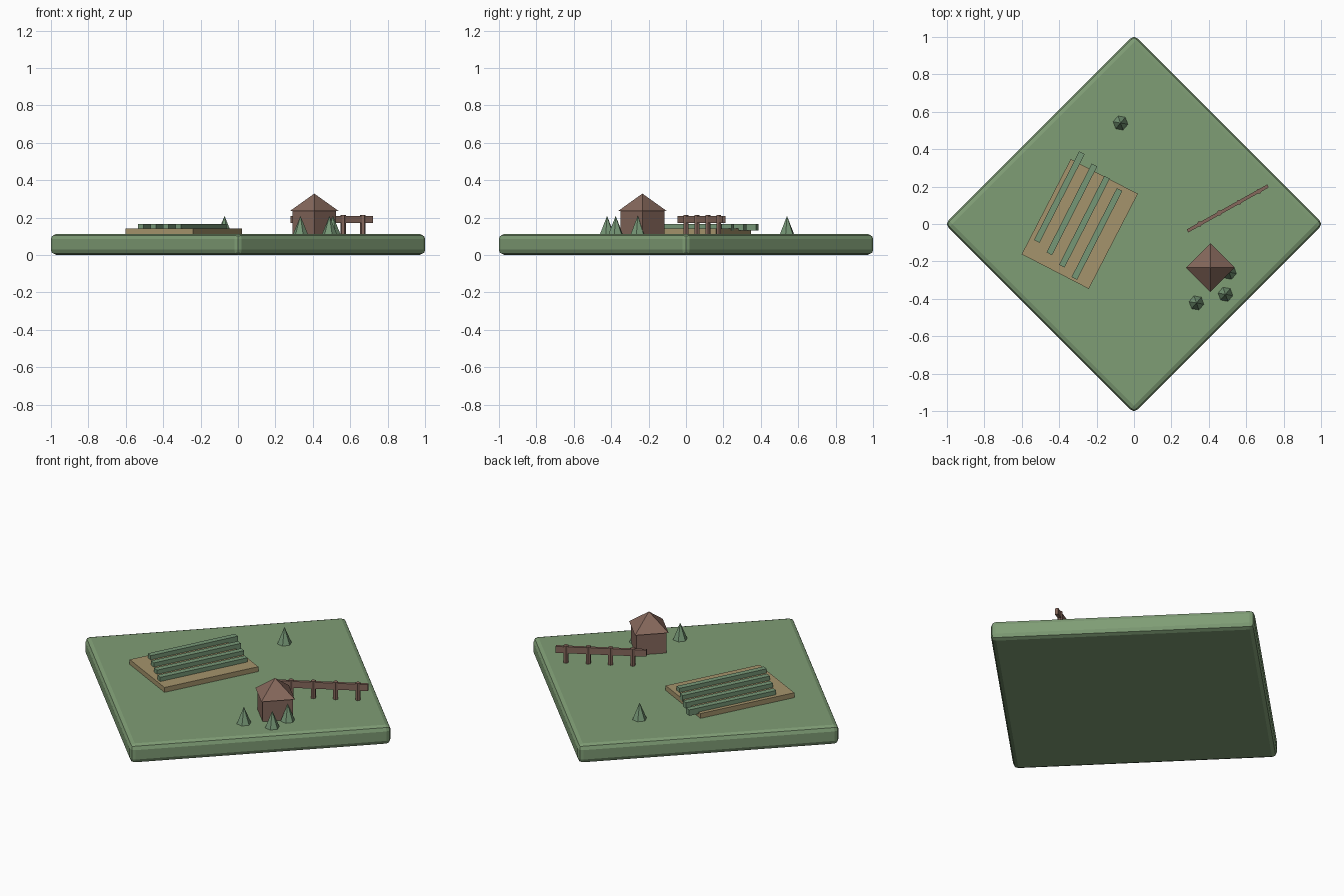
import bpy, math

if "Cube" in bpy.data.objects:
    bpy.data.objects.remove(bpy.data.objects["Cube"])

def material(name, hexcode):
    def lin(c):
        c /= 255
        return c / 12.92 if c <= 0.04045 else ((c + 0.055) / 1.055) ** 2.4
    m = bpy.data.materials.new(name)
    m.diffuse_color = [lin(int(hexcode[i:i + 2], 16)) for i in (0, 2, 4)] + [1]
    m.use_nodes = True
    m.node_tree.nodes["Principled BSDF"].inputs["Base Color"].default_value = m.diffuse_color
    return m

GRASS = material("grass green", "7f9d75")
LEAF = material("leaf green", "769776")
SOIL = material("tan soil", "a5946c")
WOOD = material("brown wood", "86685c")

def finish(name, mat):
    o = bpy.context.object
    o.name = name
    o.data.materials.append(mat)
    return o

def box(name, mat, x, y, z0, z1, sx, sy, angle):
    bpy.ops.mesh.primitive_cube_add(size=1, location=(x, y, (z0 + z1) / 2),
                                    rotation=(0, 0, math.radians(angle)))
    o = finish(name, mat)
    o.scale = (sx, sy, z1 - z0)
    bpy.ops.object.transform_apply(location=False, rotation=False, scale=True)
    return o

def cone(name, mat, x, y, z0, z1, r, r_top, sides, angle):
    bpy.ops.mesh.primitive_cone_add(vertices=sides, radius1=r, radius2=r_top, depth=z1 - z0,
                                    location=(x, y, (z0 + z1) / 2),
                                    rotation=(0, 0, math.radians(angle)))
    return finish(name, mat)

TOP = 0.112

# Rounded square of ground, standing on its corner in plan
ground = box("ground", GRASS, 0, 0, 0, TOP, 1.431, 1.431, 45)
bev = ground.modifiers.new("rounded edges", 'BEVEL')
bev.width = 0.028
bev.segments = 2

# Field with four crop rows
box("field", SOIL, -0.29, 0.0, TOP - 0.01, 0.141, 0.404, 0.572, -27.3)
for i in range(4):
    box(f"crop_row_{i + 1}", LEAF, -0.399 + 0.067 * i, 0.144 - 0.0657 * i,
        0.131, 0.166, 0.033, 0.533, -27)

# Hut: square walls and pyramid roof
HX, HY = 0.408, -0.233
cone("hut_walls", WOOD, HX, HY, TOP - 0.01, 0.236, 0.117, 0.117, 4, 0)
cone("hut_roof", WOOD, HX, HY, 0.235, 0.328, 0.13, 0, 4, 0)

# Trees
for i, (x, y) in enumerate([(-0.072, 0.54), (0.334, -0.422), (0.489, -0.376), (0.508, -0.258)]):
    cone(f"tree_{i + 1}", LEAF, x, y, TOP - 0.005, 0.209, 0.042, 0, 6, 20)

# Fence: one rail on four posts
box("fence_rail", WOOD, 0.501, 0.083, 0.17, 0.208, 0.493, 0.018, 29.2)
for i in range(4):
    cone(f"fence_post_{i + 1}", WOOD, 0.35 + 0.106 * i, 0.0 + 0.0585 * i,
         TOP - 0.01, 0.214, 0.0145, 0.0145, 6, 29.2)
